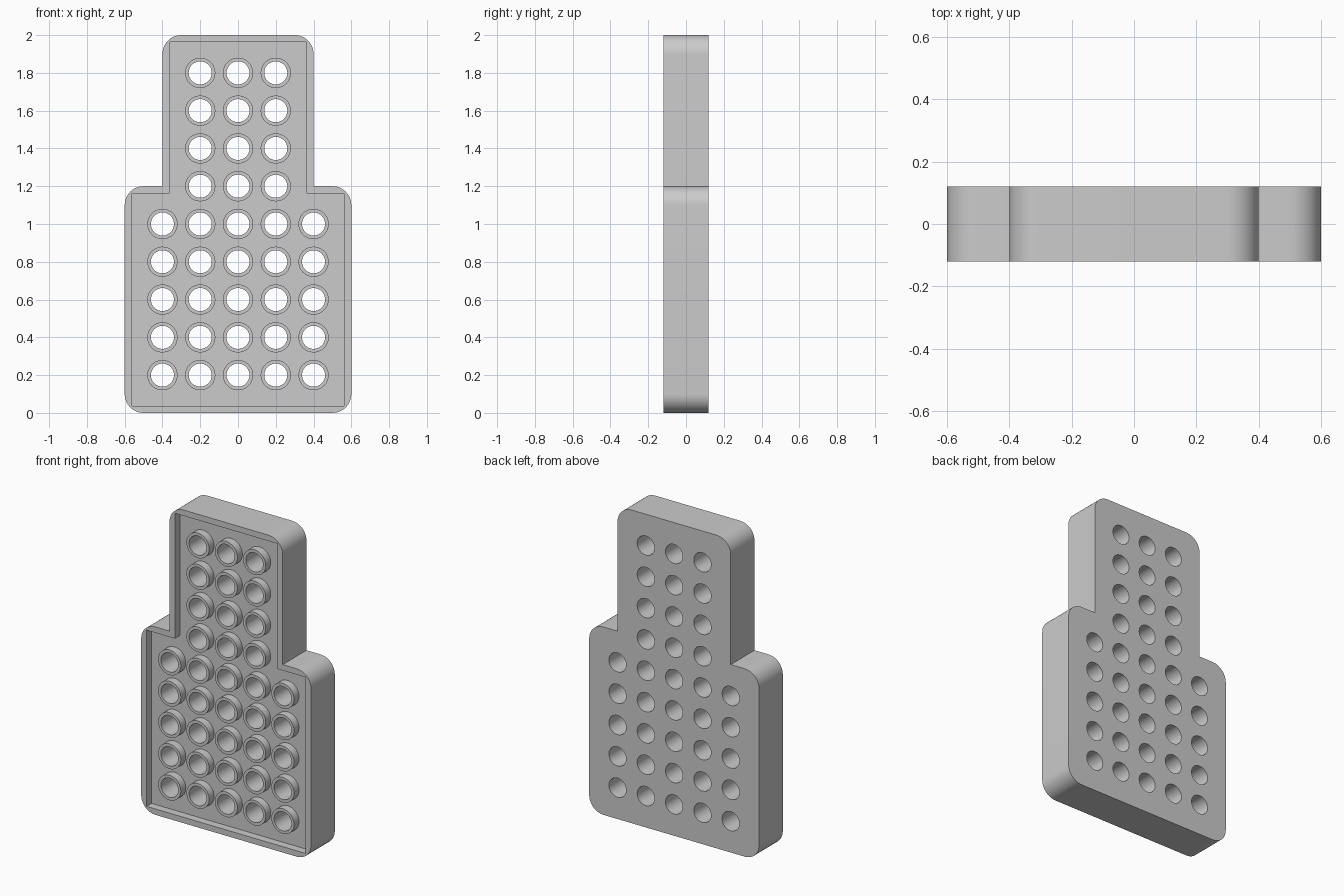
import bpy
import bmesh
from math import cos, sin, pi, radians
from mathutils import Vector

if "Cube" in bpy.data.objects:
    bpy.data.objects.remove(bpy.data.objects["Cube"], do_unlink=True)

PITCH = 0.2
FRONT, BACK, FLOOR = -0.12, 0.12, -0.07
WALL, CORNER = 0.0375, 0.1

grey = bpy.data.materials.new("plain grey")
grey.use_nodes = True
colour = (0.6, 0.6, 0.6, 1)
grey.diffuse_color = colour
grey.node_tree.nodes["Principled BSDF"].inputs["Base Color"].default_value = colour


def prisms(name, outlines, y0, y1):
    """Extrude closed (x, z) outlines from y0 to y1 as one object."""
    bm = bmesh.new()
    for outline in outlines:
        face = bm.faces.new([bm.verts.new((x, y0, z)) for x, z in outline])
        cap = bmesh.ops.extrude_face_region(bm, geom=[face])["geom"]
        verts = [v for v in cap if isinstance(v, bmesh.types.BMVert)]
        bmesh.ops.translate(bm, verts=verts, vec=Vector((0, y1 - y0, 0)))
    bmesh.ops.recalc_face_normals(bm, faces=bm.faces)
    mesh = bpy.data.meshes.new(name)
    bm.to_mesh(mesh)
    bm.free()
    mesh.materials.append(grey)
    obj = bpy.data.objects.new(name, mesh)
    bpy.context.collection.objects.link(obj)
    return obj


def arc(cx, cz, r, start, end, steps):
    angles = [start + (end - start) * i / steps for i in range(steps + 1)]
    return [(cx + r * cos(a), cz + r * sin(a)) for a in angles]


def circles(radius):
    return [arc(x, z, radius, 0, 2 * pi, 48)[:-1] for x, z in centres]


def stepped_outline(inset, radius):
    """Wide base with a narrower upper part, mirrored about x = 0."""
    wide, narrow = 0.6 - inset, 0.4 - inset
    low, step, top = inset, 1.2 - inset, 2 - inset

    def corner(x, z, start):
        if not radius:
            return [(x, z)]
        cz = z + radius if start < 0 else z - radius
        return arc(x - radius, cz, radius, start, start + pi / 2, 12)

    half = (corner(wide, low, -pi / 2) + corner(wide, step, 0)
            + [(narrow, step)] + corner(narrow, top, 0))
    return half + [(-x, z) for x, z in reversed(half)]


def combine(body, tool, operation):
    mod = body.modifiers.new(tool.name, "BOOLEAN")
    mod.operation, mod.object, mod.solver = operation, tool, "EXACT"
    tool.hide_render = True
    bpy.context.view_layer.objects.active = body
    bpy.ops.object.modifier_apply(modifier=mod.name)
    bpy.data.objects.remove(tool, do_unlink=True)


# Grid of holes: five wide in the base, three wide above
centres = [(col * PITCH, row * PITCH)
           for row in range(1, 10) for col in range(-2, 3)
           if row <= 5 or abs(col) < 2]

# Body with a shallow front pocket, raised collars and through holes
body = prisms("perforated_stepped_block", [stepped_outline(0, CORNER)], FRONT, BACK)
combine(body, prisms("pocket", [stepped_outline(WALL, 0)], FRONT - 0.1, FLOOR), "DIFFERENCE")
combine(body, prisms("collars", circles(0.08), FRONT, 0), "UNION")
combine(body, prisms("holes", circles(0.061), FRONT - 0.1, BACK + 0.1), "DIFFERENCE")

bpy.ops.object.select_all(action="DESELECT")
body.select_set(True)
bpy.context.view_layer.objects.active = body
bpy.ops.object.shade_smooth_by_angle(angle=radians(30))
